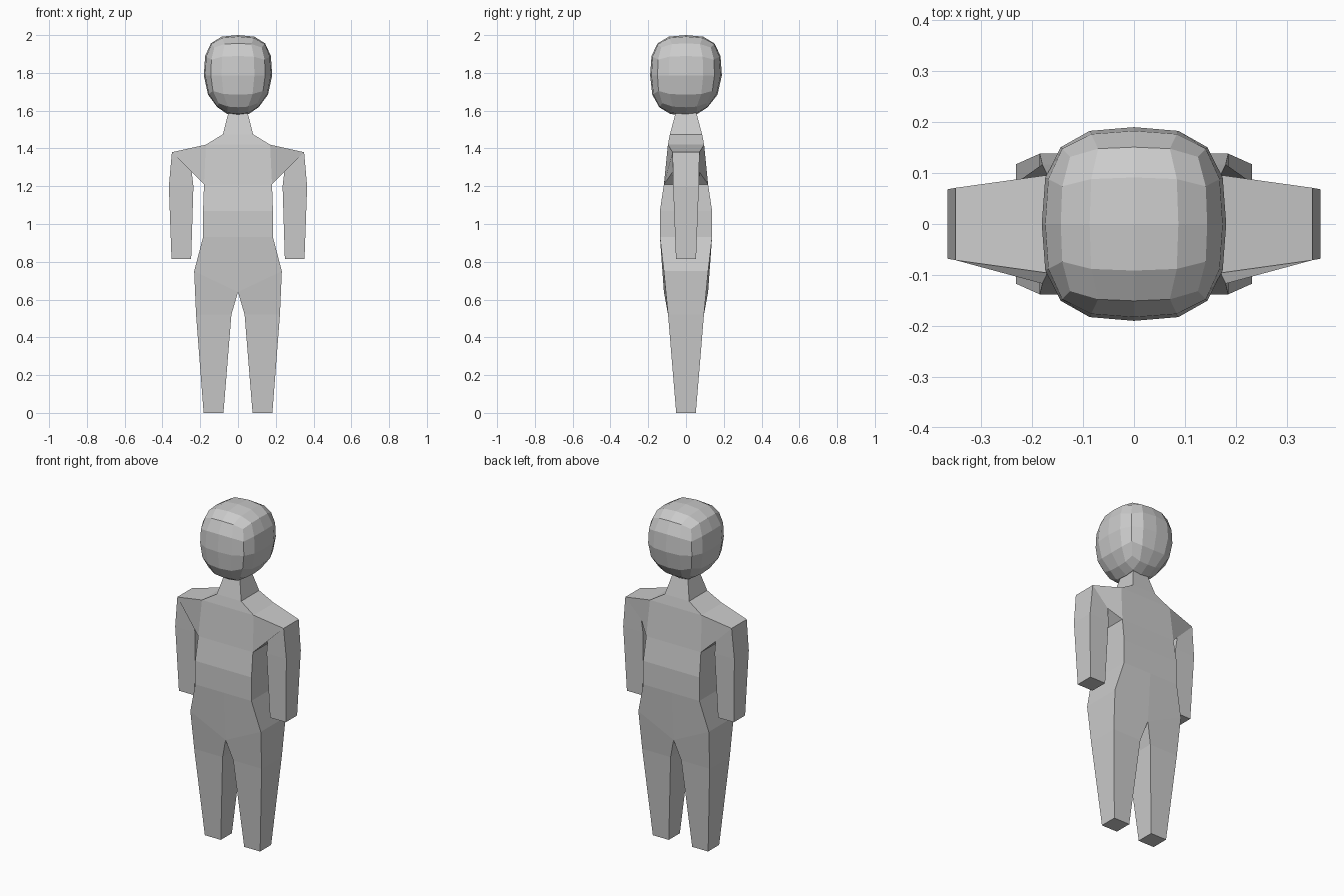
import bpy, bmesh

if "Cube" in bpy.data.objects:
    bpy.data.objects.remove(bpy.data.objects["Cube"])


def finish(bm, name, mirror=False):
    bmesh.ops.recalc_face_normals(bm, faces=bm.faces)
    mesh = bpy.data.meshes.new(name)
    bm.to_mesh(mesh)
    bm.free()
    ob = bpy.data.objects.new(name, mesh)
    bpy.context.collection.objects.link(ob)
    if mirror:
        m = ob.modifiers.new("mirror", 'MIRROR')
        m.use_clip = True
        m.merge_threshold = 0.001
    return ob


def ring(bm, outer, inner):
    """Four corners from an outer and an inner (x, y, z) point, mirrored in y."""
    (xo, yo, zo), (xi, yi, zi) = outer, inner
    return [bm.verts.new(p) for p in
            ((xi, -yi, zi), (xo, -yo, zo), (xo, yo, zo), (xi, yi, zi))]


def bridge(bm, a, b, sides):
    for i in sides:
        j = (i + 1) % 4
        bm.faces.new((a[i], a[j], b[j], b[i]))


# Body: right half of torso, leg and arm, mirrored across x
bm = bmesh.new()
torso = [(0.048, 0.052, 1.60), (0.08, 0.085, 1.475), (0.17, 0.096, 1.42),
         (0.18, 0.117, 1.21), (0.185, 0.138, 1.07), (0.185, 0.138, 0.93)]
rings = [ring(bm, o, (0, o[1], o[2])) for o in torso]
# Hips and leg
rings += [ring(bm, (0.232, 0.117, 0.75), (0, 0.117, 0.64)),
          ring(bm, (0.222, 0.095, 0.52), (0.035, 0.095, 0.52)),
          ring(bm, (0.182, 0.052, 0), (0.077, 0.052, 0))]
for k in range(len(rings) - 1):
    sides = [0, 1, 2]
    if k == 2:
        sides.remove(1)      # opening for the arm
    if k >= 6:
        sides.append(3)      # inner side of the leg
    bridge(bm, rings[k], rings[k + 1], sides)
bm.faces.new(rings[0])
bm.faces.new(rings[-1])

# Arm grows out of the shoulder opening
top, low = rings[2], rings[3]
prev = [low[1], top[1], top[2], low[2]]
for outer, inner in [((0.35, 0.071, 1.38), (0.245, 0.071, 1.275)),
                     ((0.366, 0.068, 1.20), (0.236, 0.068, 1.20)),
                     ((0.352, 0.053, 0.815), (0.248, 0.053, 0.815))]:
    cur = ring(bm, outer, inner)
    bridge(bm, prev, cur, range(4))
    prev = cur
bm.faces.new(prev)
finish(bm, "body", mirror=True)

# Head: gridded cube rounded into a soft box, narrowed toward the chin
bm = bmesh.new()
bmesh.ops.create_cube(bm, size=2)
bmesh.ops.subdivide_edges(bm, edges=bm.edges[:], cuts=3, use_grid_fill=True)
for v in bm.verts:
    x, y, z = v.co
    n = (abs(x) ** 3 + abs(y) ** 3 + abs(z) ** 3) ** (1 / 3)
    x, y, z = x / n, y / n, z / n
    t = max(0, -z) ** 2
    x *= 1 - 0.38 * t
    y *= 1 - (0.38 if y > 0 else 0.1) * t
    v.co = (x * 0.181, y * 0.19, 1.787 + z * 0.213)
finish(bm, "head")
